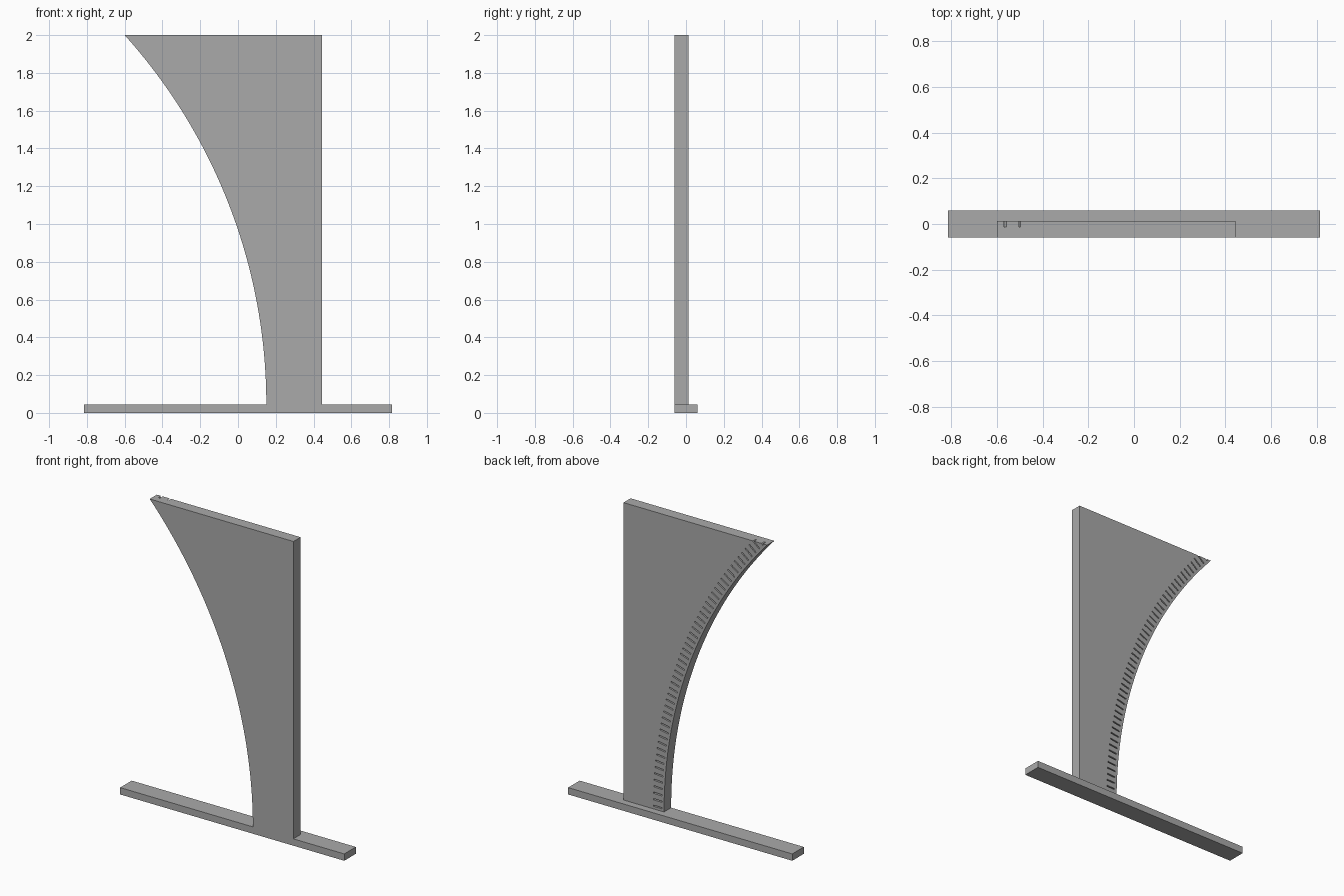
import bpy, bmesh
from math import sin, cos, asin, radians
from mathutils import Matrix, Vector

cube = bpy.data.objects.get("Cube")
if cube:
    bpy.data.objects.remove(cube, do_unlink=True)

grey = bpy.data.materials.new("plain grey")
grey.use_nodes = True
colour = (0.4, 0.4, 0.4, 1)
grey.diffuse_color = colour
grey.node_tree.nodes["Principled BSDF"].inputs["Base Color"].default_value = colour

FRONT, BACK = -0.06, 0.014
FOOT_TOP, TOP = 0.045, 2.0
INNER, OUTER = 0.15, 0.445
RADIUS = 2.923
CENTRE_X = INNER - RADIUS


def make_object(name, bm):
    bmesh.ops.recalc_face_normals(bm, faces=bm.faces)
    mesh = bpy.data.meshes.new(name)
    bm.to_mesh(mesh)
    bm.free()
    mesh.materials.append(grey)
    obj = bpy.data.objects.new(name, mesh)
    bpy.context.collection.objects.link(obj)
    return obj


def add_box(bm, size, matrix):
    scale = Matrix.Diagonal((*size, 1))
    bmesh.ops.create_cube(bm, size=1, matrix=matrix @ scale)


def on_arc(angle, radius):
    return CENTRE_X + radius * cos(angle), FOOT_TOP + radius * sin(angle)


# Long flat foot
bm = bmesh.new()
add_box(bm, (1.63, 0.12, FOOT_TOP), Matrix.Translation((0, 0, FOOT_TOP / 2)))
make_object("foot", bm)

# Upright panel with a concave curved edge
bm = bmesh.new()
steps = 80
end = asin((TOP - FOOT_TOP) / RADIUS)
outline = [on_arc(end * i / steps, RADIUS) for i in range(steps + 1)]
outline += [(OUTER, TOP), (OUTER, FOOT_TOP)]
face = bm.faces.new([bm.verts.new((x, FRONT, z)) for x, z in outline])
extruded = bmesh.ops.extrude_face_region(bm, geom=[face])["geom"]
bmesh.ops.translate(bm, vec=Vector((0, BACK - FRONT, 0)),
                    verts=[v for v in extruded if isinstance(v, bmesh.types.BMVert)])
panel = make_object("curved_panel", bm)

# Row of narrow radial slots cut into the back, following the curve
bm = bmesh.new()
for i in range(51):
    angle = radians(41.5 - 0.822 * i)
    x, z = on_arc(angle, RADIUS + 0.047)
    place = Matrix.Translation((x, BACK, z)) @ Matrix.Rotation(-angle, 4, 'Y')
    add_box(bm, (0.062, 0.056, 0.008), place)
cutter = make_object("slot_cutter", bm)
cutter.hide_render = True

cut = panel.modifiers.new("slots", 'BOOLEAN')
cut.operation = 'DIFFERENCE'
cut.solver = 'EXACT'
cut.object = cutter
bpy.ops.object.select_all(action='DESELECT')
panel.select_set(True)
bpy.context.view_layer.objects.active = panel
bpy.ops.object.modifier_apply(modifier=cut.name)
bpy.data.objects.remove(cutter, do_unlink=True)
bpy.ops.object.shade_smooth_by_angle(angle=radians(30))
